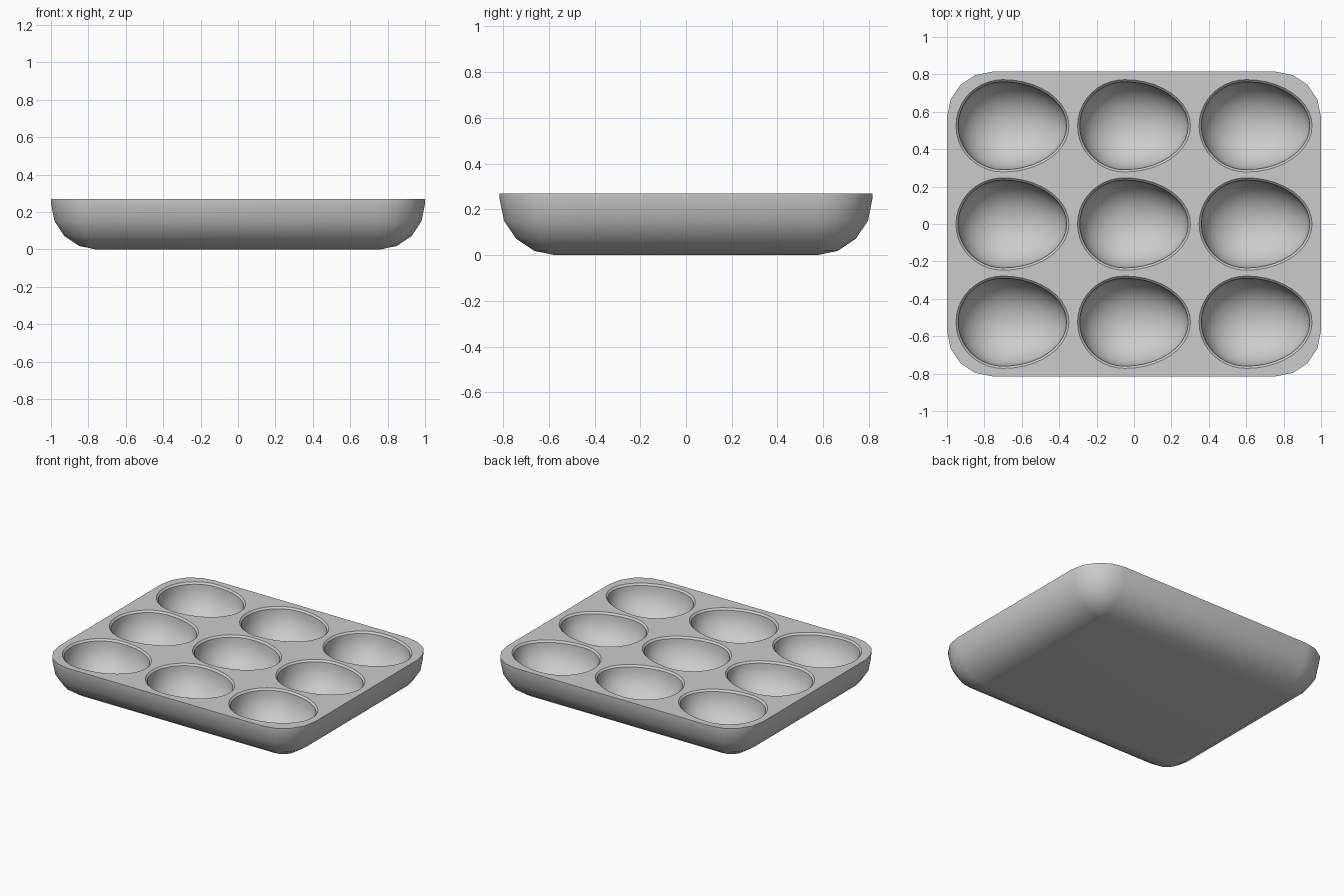
import bpy, bmesh, math

if "Cube" in bpy.data.objects:
    bpy.data.objects.remove(bpy.data.objects["Cube"])

TOP, R = 0.27, 0.245          # tray height, rounding radius
HX, HY = 1.0, 0.815           # half width, half depth

grey = bpy.data.materials.new("plain grey")
grey.diffuse_color = (0.6, 0.6, 0.6, 1)
grey.use_nodes = True
grey.node_tree.nodes["Principled BSDF"].inputs["Base Color"].default_value = grey.diffuse_color


def loft(name, rings):
    """Closed solid through a list of equal-length rings."""
    bm = bmesh.new()
    loops = [[bm.verts.new(p) for p in ring] for ring in rings]
    n = len(loops[0])
    for a, b in zip(loops, loops[1:]):
        for i in range(n):
            bm.faces.new((a[i], a[(i + 1) % n], b[(i + 1) % n], b[i]))
    bm.faces.new(loops[0][::-1])
    bm.faces.new(loops[-1])
    bmesh.ops.recalc_face_normals(bm, faces=bm.faces)
    me = bpy.data.meshes.new(name)
    bm.to_mesh(me)
    bm.free()
    ob = bpy.data.objects.new(name, me)
    bpy.context.collection.objects.link(ob)
    me.materials.append(grey)
    return ob


# Tray body: rounded rectangle rings, quarter-round lower edge
def tray_ring(r, z):
    pts = []
    for k, (sx, sy) in enumerate([(1, 1), (-1, 1), (-1, -1), (1, -1)]):
        for j in range(5):
            a = math.pi / 2 * (k + j / 4)
            pts.append((sx * (HX - R) + r * math.cos(a),
                        sy * (HY - R) + r * math.sin(a), z))
    return pts


rings = [tray_ring(max(R * math.sin(math.pi / 8 * i), 0.004),
                   R * (1 - math.cos(math.pi / 8 * i))) for i in range(5)]
tray = loft("egg_tray", rings + [tray_ring(R, TOP)])


# Egg outline: blunt end left, longer end right
def egg_ring(cx, cy, s, z, grow=0.0):
    pts = []
    for i in range(40):
        a = 2 * math.pi * i / 40
        c = math.cos(a)
        ax = (0.34 if c > 0 else 0.24) + grow
        pts.append((cx - 0.05 + s * ax * c, cy + s * (0.235 + grow) * math.sin(a), z))
    return pts


# Nine egg hollows with a chamfered rim
for row in (-0.525, 0, 0.525):
    for col in (-0.65, 0, 0.65):
        prof = [egg_ring(col, row, 1, TOP + 0.05, 0.062),
                egg_ring(col, row, 1, TOP - 0.012)]
        prof += [egg_ring(col, row, math.cos(t), TOP - 0.012 - 0.225 * math.sin(t))
                 for t in (math.radians(88) * i / 10 for i in range(1, 11))]
        cutter = loft("hollow_cutter", prof)
        cutter.hide_render = True
        mod = tray.modifiers.new("hollow", 'BOOLEAN')
        mod.operation, mod.solver, mod.object = 'DIFFERENCE', 'EXACT', cutter
        bpy.context.view_layer.objects.active = tray
        bpy.ops.object.modifier_apply(modifier=mod.name)
        bpy.data.objects.remove(cutter)

bpy.ops.object.select_all(action='DESELECT')
tray.select_set(True)
bpy.context.view_layer.objects.active = tray
bpy.ops.object.shade_smooth_by_angle(angle=math.radians(30))
